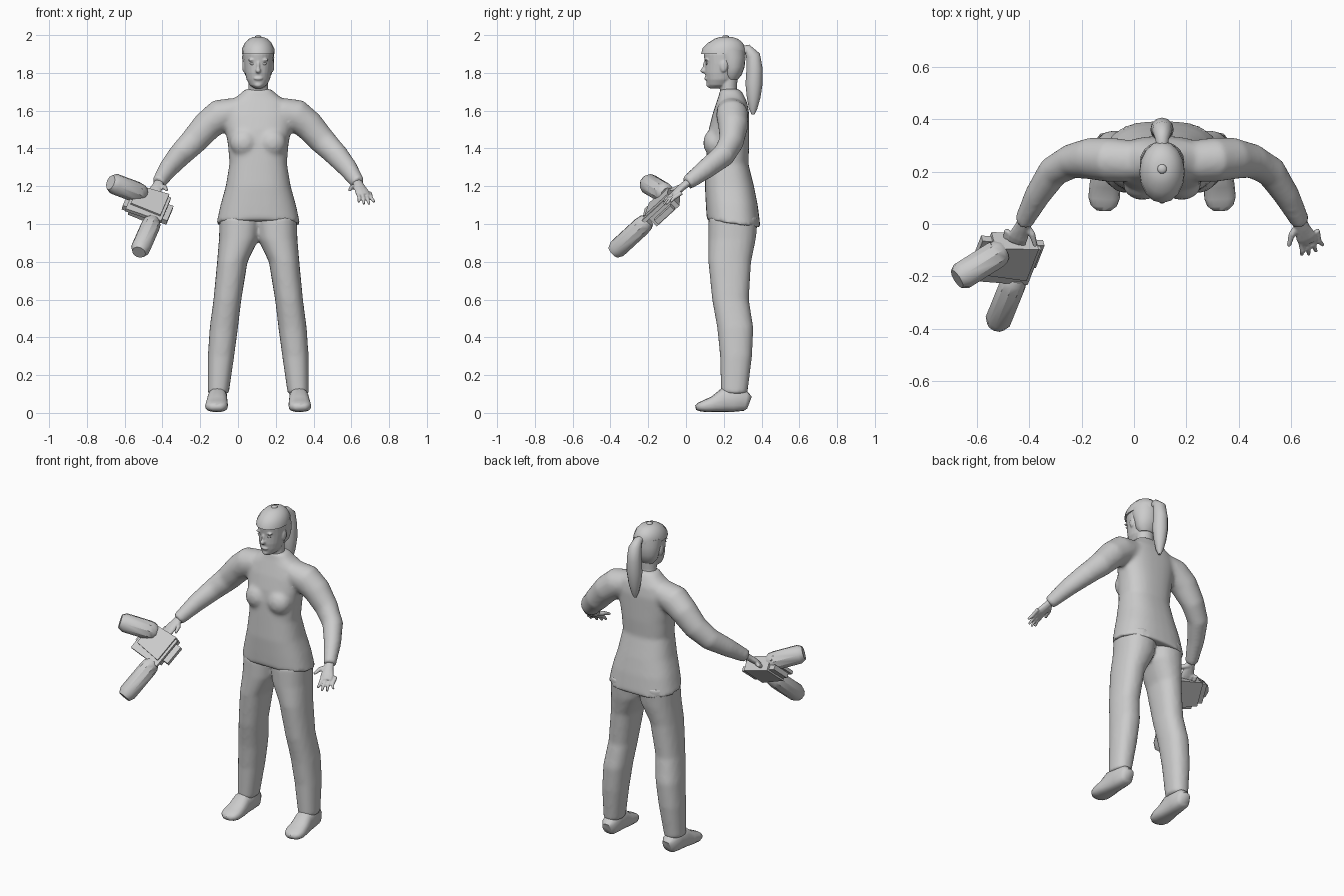
import bpy, bmesh, math
from mathutils import Vector, Matrix

cube = bpy.data.objects.get("Cube")
if cube:
    bpy.data.objects.remove(cube)

MID = 0.107  # centre line of the figure

grey = bpy.data.materials.new("plain grey")
grey.use_nodes = True
grey.diffuse_color = (0.6, 0.6, 0.6, 1)
grey.node_tree.nodes["Principled BSDF"].inputs["Base Color"].default_value = (0.6, 0.6, 0.6, 1)


def loft(bm, rings, n=20, power=2.0, side=None):
    """Skin rings (x, y, z, ra, rb); level rings, or square to the path if side is given."""
    pts = [Vector(r[:3]) for r in rings]
    loops = []
    for i, r in enumerate(rings):
        u, v = Vector((1, 0, 0)), Vector((0, 1, 0))
        if side is not None:
            t = (pts[min(i + 1, len(pts) - 1)] - pts[max(i - 1, 0)]).normalized()
            v = t.cross(Vector(side)).normalized()
            u = v.cross(t).normalized()
        loop = []
        for k in range(n):
            a = math.tau * k / n
            c, s = math.cos(a), math.sin(a)
            c = math.copysign(abs(c) ** (2 / power), c)
            s = math.copysign(abs(s) ** (2 / power), s)
            loop.append(bm.verts.new(pts[i] + u * c * r[3] + v * s * r[4]))
        loops.append(loop)
    for a, b in zip(loops, loops[1:]):
        for k in range(n):
            bm.faces.new((a[k], a[(k + 1) % n], b[(k + 1) % n], b[k]))
    bm.faces.new(loops[0])
    bm.faces.new(loops[-1])


def blob(bm, centre, size):
    mat = Matrix.Translation(centre) @ Matrix.Diagonal((*size, 1))
    bmesh.ops.create_uvsphere(bm, u_segments=14, v_segments=8, radius=1, matrix=mat)


def finish(name, bm, angle=50, voxel=None, smooth=6):
    """Make the object; a voxel size fuses overlapping volumes into one skin."""
    bmesh.ops.recalc_face_normals(bm, faces=bm.faces)
    me = bpy.data.meshes.new(name)
    bm.to_mesh(me)
    bm.free()
    me.materials.append(grey)
    me.shade_smooth()
    me.set_sharp_from_angle(angle=math.radians(angle))
    ob = bpy.data.objects.new(name, me)
    bpy.context.scene.collection.objects.link(ob)
    if voxel:
        m = ob.modifiers.new("fuse", 'REMESH')
        m.mode, m.voxel_size, m.use_smooth_shade = 'VOXEL', voxel, True
        m = ob.modifiers.new("soften", 'SMOOTH')
        m.factor, m.iterations = 0.5, smooth
    return ob


def level(bm, rows, s=0, **kw):
    """Level rings from rows (z, offset from centre line, front y, back y, half width)."""
    loft(bm, [(MID + s * o, (f + b) / 2, z, w, (b - f) / 2) for z, o, f, b, w in rows], **kw)


# Sweater: torso, bust and sleeves fused
bm = bmesh.new()
level(bm, [(1.0, 0, .11, .395, .222), (1.1, 0, .105, .38, .2), (1.2, 0, .1, .36, .172),
           (1.32, 0, .105, .33, .152), (1.42, 0, .11, .335, .16), (1.5, 0, .12, .335, .175),
           (1.58, 0, .14, .335, .185), (1.64, 0, .16, .325, .165), (1.685, 0, .175, .305, .1),
           (1.715, 0, .18, .285, .068)], n=32, power=2.5)
for v in bm.verts:
    if v.co.z < 1.05:
        v.co.z -= (v.co.y - .25) * .14
for s in (-1, 1):
    blob(bm, (MID + s * .075, .15, 1.43), (.075, .06, .075))
    arm = [(.12, .24, 1.595, .075, .08), (.2, .245, 1.575, .088, .085), (.27, .25, 1.52, .08, .08),
           (.345, .24, 1.435, .072, .066), (.415, .2, 1.365, .064, .06),
           (.475, .11, 1.295, .054, .05), (.53, .005, 1.215, .038, .036)]
    loft(bm, [(MID + s * x, y, z, a, b) for x, y, z, a, b in arm], side=(0, 0, 1))
finish("sweater", bm, voxel=.012)

# Trousers: both legs fused at the hips
bm = bmesh.new()
for s in (-1, 1):
    level(bm, [(.1, .212, .185, .325, .056), (.3, .197, .18, .35, .07), (.45, .182, .165, .357, .075),
               (.6, .163, .138, .333, .074), (.8, .137, .118, .345, .081), (.92, .103, .118, .37, .105),
               (1.04, .092, .12, .382, .113)], s, power=2.3)
finish("trousers", bm, voxel=.012, smooth=5)

# Shoes
for s, name in ((-1, "right_shoe"), (1, "left_shoe")):
    bm = bmesh.new()
    steps = [(.335, .02, .09, .03), (.315, .01, .115, .045), (.25, .005, .135, .05), (.2, .003, .13, .052),
             (.15, .003, .09, .058), (.1, .004, .068, .06), (.07, .008, .055, .05), (.052, .015, .04, .028)]
    loft(bm, [(MID + s * (.226 - .05 * y), y, (lo + hi) / 2, w, (hi - lo) / 2)
              for y, lo, hi, w in steps], n=16, power=2.6, side=(1, 0, 0))
    finish(name, bm, 60)

# Hands: flat palm, four fingers and a thumb
for s, name in ((-1, "right_hand"), (1, "left_hand")):
    bm = bmesh.new()

    def limb(rows, side):
        loft(bm, [(MID + s * x, y, z, a, b) for x, y, z, a, b in rows], n=10, side=side)

    limb([(.518, .03, 1.235, .025, .022), (.535, -.015, 1.2, .03, .02),
          (.55, -.05, 1.17, .04, .018), (.558, -.07, 1.152, .036, .014)], (s, .3, 0))
    for k in range(4):
        x, y = .528 + .021 * k, -.068 + .012 * k
        drop = .012 * abs(k - 1.5)
        limb([(x, y + .01, 1.165, .0115, .0115), (x + .008, y - .035, 1.135, .0105, .0105),
              (x + .004 + .007 * k, y - .068 + drop, 1.098 + drop, .007, .007)], (1, 0, 0))
    limb([(.522, -.005, 1.2, .016, .016), (.495, -.04, 1.195, .013, .013),
          (.483, -.085, 1.178, .008, .008)], (0, 0, 1))
    finish(name, bm, voxel=.005, smooth=3)

# Head with neck and facial features
bm = bmesh.new()
level(bm, [(1.66, 0, .185, .28, .058), (1.72, 0, .18, .27, .052), (1.8, 0, .17, .275, .052)])
level(bm, [(1.718, 0, .125, .19, .02), (1.735, 0, .112, .235, .045), (1.765, 0, .106, .26, .062),
           (1.8, 0, .1, .28, .07), (1.85, 0, .1, .295, .077), (1.9, 0, .093, .3, .079),
           (1.95, 0, .12, .29, .06)], n=24)
blob(bm, (MID, .093, 1.812), (.014, .018, .014))
blob(bm, (MID, .1, 1.832), (.009, .012, .03))
blob(bm, (MID, .108, 1.77), (.024, .012, .009))
blob(bm, (MID, .123, 1.737), (.022, .016, .015))
for s in (-1, 1):
    blob(bm, (MID + s * .035, .108, 1.868), (.022, .009, .006))
    blob(bm, (MID + s * .076, .2, 1.835), (.009, .02, .032))
finish("head", bm, voxel=.005, smooth=3)

# Eyes
for s, name in ((-1, "right_eye"), (1, "left_eye")):
    bm = bmesh.new()
    blob(bm, (MID + s * .032, .109, 1.848), (.014, .004, .006))
    finish(name, bm)

# Hair on the back of the head
bm = bmesh.new()
level(bm, [(1.765, 0, .21, .275, .05), (1.79, 0, .19, .295, .07), (1.83, 0, .185, .31, .081),
           (1.88, 0, .16, .315, .085), (1.92, 0, .13, .312, .083)])
finish("hair", bm)

# Ponytail
bm = bmesh.new()
tail = [(.28, 1.92, .018), (.325, 1.925, .026), (.355, 1.89, .038), (.363, 1.82, .043),
        (.36, 1.74, .045), (.358, 1.67, .036), (.355, 1.61, .022), (.355, 1.58, .008)]
loft(bm, [(MID, y, z, r, r) for y, z, r in tail], n=12, side=(1, 0, 0))
finish("ponytail", bm)

# Cap with its top button
bm = bmesh.new()
level(bm, [(1.9, 0, .08, .315, .087), (1.93, 0, .088, .316, .085), (1.96, 0, .118, .3, .07),
           (1.98, 0, .15, .275, .05), (1.99, 0, .18, .245, .026)], n=16)
finish("cap", bm)
bm = bmesh.new()
blob(bm, (MID, .21, 1.99), (.018, .018, .01))
finish("cap_button", bm)

# Hand-held device: body frame follows the lower barrel
down = Vector((-.07, -.18, -.165)).normalized()
across = Vector((-.95, 0, .25))
across = (across - down * across.dot(down)).normalized()
frame = Matrix((down, across, down.cross(across))).transposed().to_4x4()
centre = Vector((-.475, -.12, 1.1))


def box(name, offset, size, taper=1.0):
    bm = bmesh.new()
    bmesh.ops.create_cube(bm, size=1)
    for v in bm.verts:
        if v.co.z * offset[2] >= 0 and v.co.y > 0:
            v.co.x *= taper
        v.co = centre + frame.to_3x3() @ (v.co * Vector(size) + Vector(offset))
    finish(name, bm, 30)


def barrel(name, start, end, r):
    a, b = Vector(start), Vector(end)
    bm = bmesh.new()
    stops = [(0, .7), (.08, .92), (.2, 1), (.88, 1), (1, .72)]
    loft(bm, [(*a.lerp(b, t), r * k, r * k) for t, k in stops], n=10, side=(0, 0, 1))
    finish(name, bm, 35)


box("device_body", (0, 0, 0), (.17, .17, .09), .85)
box("device_plate", (0, 0, .02), (.12, .25, .03))
box("device_rim", (.02, 0, -.025), (.19, .2, .02))
barrel("upper_barrel", (-.5, -.1, 1.155), (-.675, -.21, 1.22), .056)
barrel("lower_barrel", (-.45, -.2, 1.02), (-.525, -.385, .85), .052)
